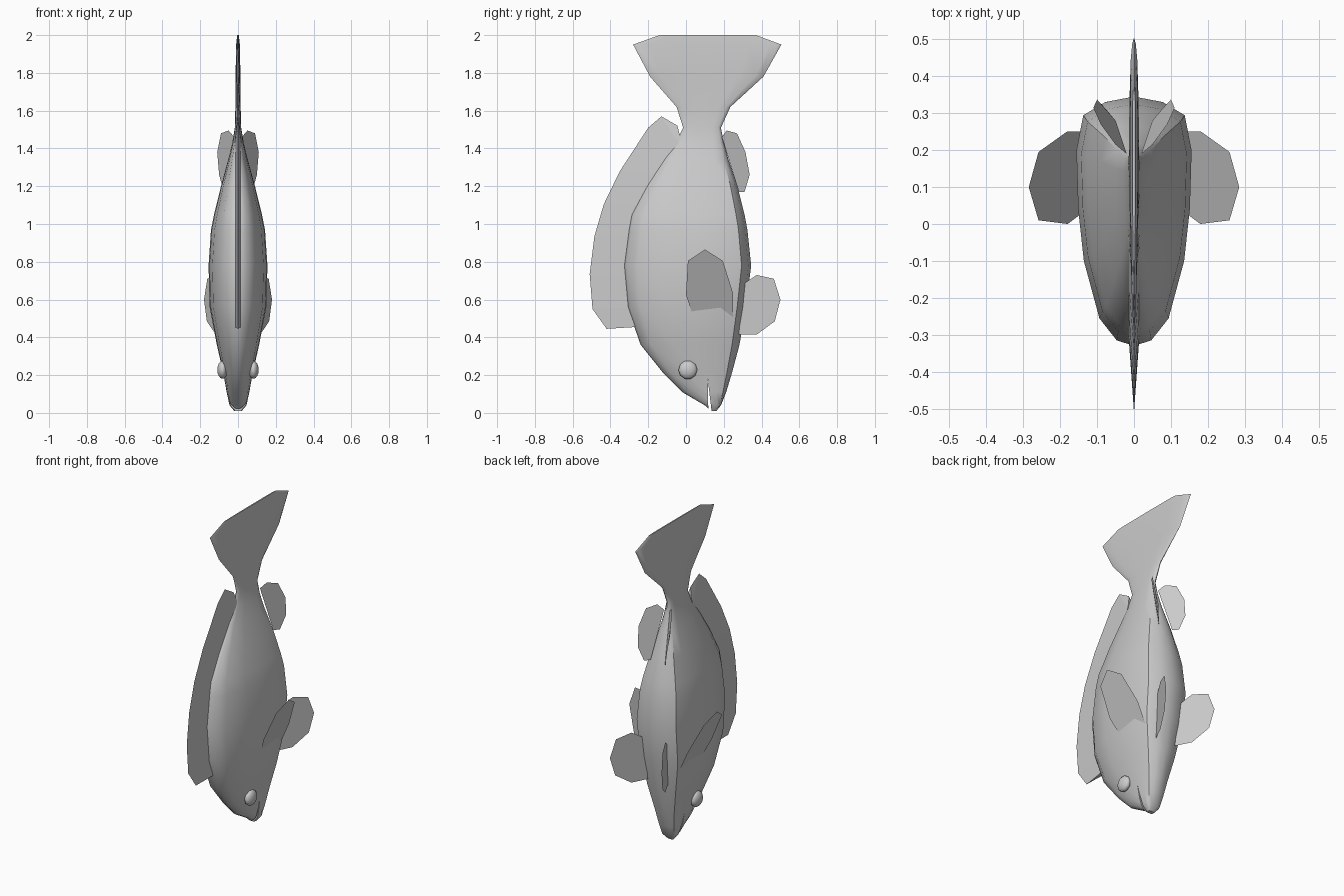
import bpy, bmesh, math

if "Cube" in bpy.data.objects:
    bpy.data.objects.remove(bpy.data.objects["Cube"])

def make_object(name, verts, faces, smooth=None):
    mesh = bpy.data.meshes.new(name)
    mesh.from_pydata(verts, [], faces)
    bm = bmesh.new()
    bm.from_mesh(mesh)
    bmesh.ops.recalc_face_normals(bm, faces=bm.faces)
    bm.to_mesh(mesh)
    bm.free()
    ob = bpy.data.objects.new(name, mesh)
    bpy.context.collection.objects.link(ob)
    return ob

def activate(ob):
    bpy.ops.object.select_all(action='DESELECT')
    ob.select_set(True)
    bpy.context.view_layer.objects.active = ob

def smooth(ob, angle=40):
    activate(ob)
    bpy.ops.object.shade_smooth_by_angle(angle=math.radians(angle))

# body and tail: horizontal sections (z, back y, belly y, half width)
sections = [
    (.01, .13, .16, .02), (.04, .10, .185, .045), (.11, -.02, .213, .06),
    (.21, -.12, .243, .078), (.36, -.24, .283, .112), (.56, -.31, .318, .15),
    (.78, -.33, .345, .156), (.97, -.305, .325, .143), (1.05, -.29, .31, .127),
    (1.20, -.21, .272, .09), (1.34, -.12, .225, .052), (1.43, -.055, .20, .03),
    (1.51, -.015, .185, .017), (1.62, -.05, .235, .014), (1.78, -.19, .41, .013),
    (1.95, -.28, .505, .01), (2.0, -.14, .37, .004)]
# half cross-section: (belly-to-back fraction, width fraction)
half = [(.022, .5), (.075, .88), (.215, 1), (.45, .97), (.66, .87), (.89, .6), (.978, .3)]
ring = [(0, 0)] + half + [(1, 0)] + [(t, -w) for t, w in reversed(half)]
n = len(ring)
verts = [(w * hw, belly + (back - belly) * t, z)
         for z, back, belly, hw in sections for t, w in ring]
faces = [(i * n + j, i * n + (j + 1) % n, (i + 1) * n + (j + 1) % n, (i + 1) * n + j)
         for i in range(len(sections) - 1) for j in range(n)]
faces += [tuple(range(n)), tuple(range(len(verts) - n, len(verts)))]
body = make_object("body", verts, faces)

# mouth slit
tri = [(.115, .18), (.119, -.02), (.139, -.02)]
cutter = make_object("mouth_cutter", [(x, y, z) for x in (-.3, .3) for y, z in tri],
                     [(0, 1, 2), (3, 4, 5), (0, 1, 4, 3), (1, 2, 5, 4), (2, 0, 3, 5)])
cutter.hide_render = True
activate(body)
mod = body.modifiers.new("mouth", 'BOOLEAN')
mod.operation = 'DIFFERENCE'
mod.solver = 'EXACT'
mod.object = cutter
bpy.ops.object.modifier_apply(modifier=mod.name)
bpy.data.objects.remove(cutter)
smooth(body)

# dorsal fin: wedge, thick at the root and sharp at the rim
rim = [(-.42, .445), (-.495, .55), (-.51, .735), (-.485, .935), (-.435, 1.105),
       (-.35, 1.28), (-.20, 1.51), (-.13, 1.57), (-.045, 1.52)]
root = [(-.26, .455), (-.28, .56), (-.30, .735), (-.28, .935), (-.23, 1.105),
        (-.15, 1.26), (-.06, 1.39), (-.04, 1.43), (-.03, 1.46)]
m = len(rim)
verts = ([(0, y, z) for y, z in rim] + [(.015, y, z) for y, z in root]
         + [(-.015, y, z) for y, z in root])
faces = []
for i in range(m - 1):
    faces += [(i, i + 1, m + i + 1, m + i), (i, i + 1, 2 * m + i + 1, 2 * m + i),
              (m + i, m + i + 1, 2 * m + i + 1, 2 * m + i)]
faces += [(0, m, 2 * m), (m - 1, 2 * m - 1, 3 * m - 1)]
make_object("dorsal_fin", verts, faces)

# paired fins: thin sheets on each side
pectoral = [(.01, .805), (.10, .865), (.195, .805), (.25, .63), (.25, .505),
            (.205, .54), (.055, .46), (0, .625)]
pelvic = [(.30, .67), (.315, .69), (.375, .73), (.465, .71), (.50, .60),
          (.47, .485), (.375, .415), (.28, .415)]
fins = {
    "pectoral_fin": [(.285 - .44 * (.865 - z), y, z) for y, z in pectoral],
    "pelvic_fin": [(.10 + .5 * (y - .34), y, z) for y, z in pelvic],
    "anal_fin": [(.02, .19, 1.46), (.05, .215, 1.495), (.09, .27, 1.48), (.11, .315, 1.38),
                 (.10, .337, 1.26), (.075, .31, 1.17), (.05, .28, 1.17)]}
for side, s in (("right", 1), ("left", -1)):
    for name, pts in fins.items():
        make_object(f"{side}_{name}", [(s * x, y, z) for x, y, z in pts],
                    [tuple(range(len(pts)))])
    # eyes
    bpy.ops.mesh.primitive_uv_sphere_add(segments=10, ring_count=8, radius=.05,
                                         location=(s * .082, .01, .228),
                                         rotation=(0, math.pi / 2, 0))
    eye = bpy.context.object
    eye.name = f"{side}_eye"
    eye.scale = (1, 1, .55)
    smooth(eye, 60)
